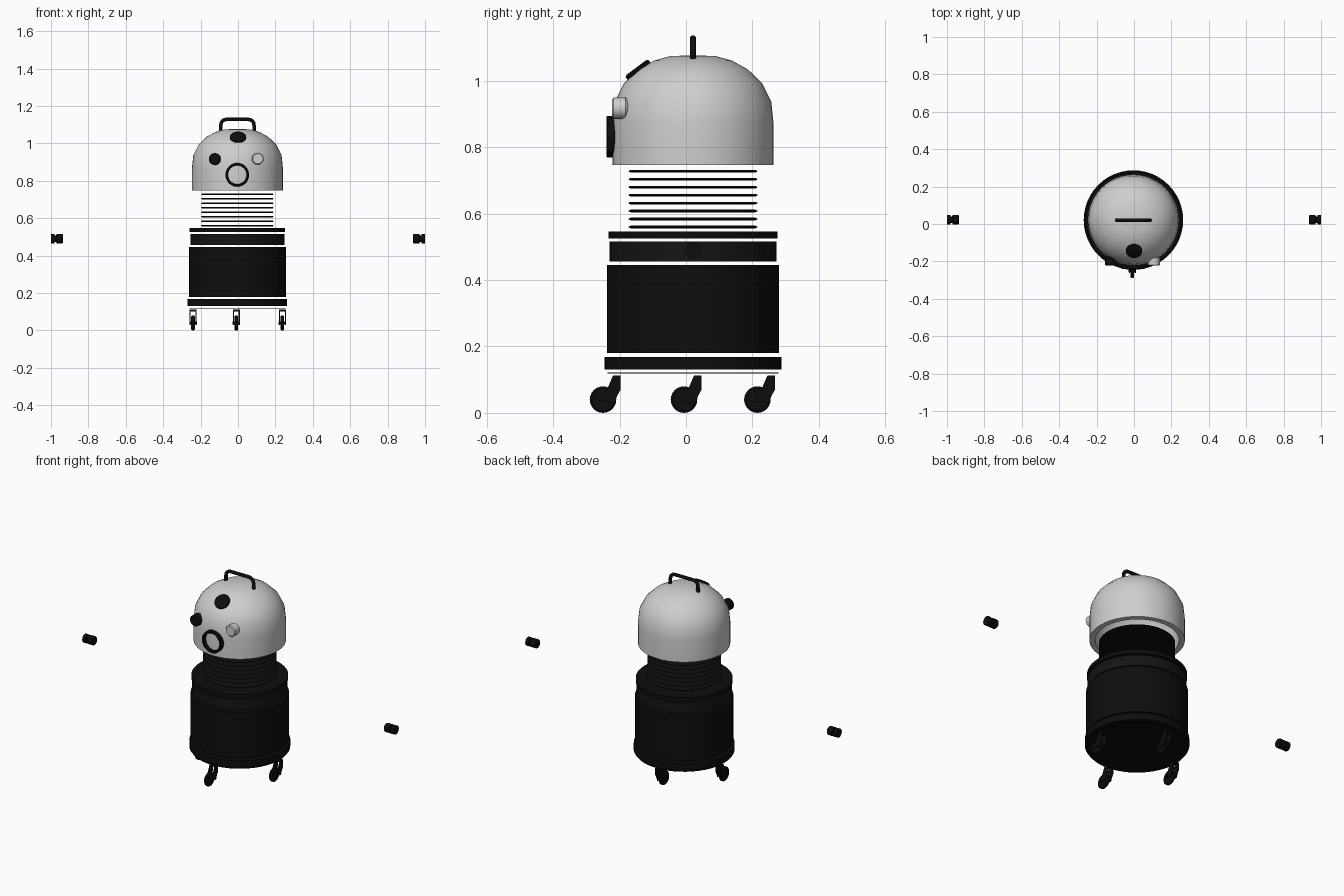
import bpy
from math import pi, sin, cos, radians
from mathutils import Vector

cube = bpy.data.objects.get("Cube")
if cube:
    bpy.data.objects.remove(cube)

CX, CY = -0.003, 0.021  # shared vertical axis of the body


def material(name, value):
    m = bpy.data.materials.new(name)
    m.use_nodes = True
    color = (value, value, value, 1)
    m.diffuse_color = color
    bsdf = next(n for n in m.node_tree.nodes if n.type == "BSDF_PRINCIPLED")
    bsdf.inputs["Base Color"].default_value = color
    bsdf.inputs["Roughness"].default_value = 0.6
    return m


LIGHT = material("light_grey", 0.62)
BLACK = material("black", 0.004)
CHARCOAL = material("charcoal", 0.007)


def mesh_object(name, verts, faces, mat, smooth=True):
    me = bpy.data.meshes.new(name)
    me.from_pydata(verts, [], faces)
    me.materials.append(mat)
    ob = bpy.data.objects.new(name, me)
    bpy.context.scene.collection.objects.link(ob)
    if smooth:
        bpy.ops.object.select_all(action="DESELECT")
        ob.select_set(True)
        bpy.context.view_layer.objects.active = ob
        bpy.ops.object.shade_smooth_by_angle(angle=radians(35))
    return ob


def lathe(name, profile, mat, origin=(CX, CY, 0), axis=(0, 0, 1), n=48, closed=False):
    """Spin (radius, height) points, listed bottom outside to top, about an axis."""
    verts, faces = [], []
    for r, h in profile:
        verts += [(r * cos(2 * pi * k / n), r * sin(2 * pi * k / n), h) for k in range(n)]
    rows = len(profile)
    for i in range(rows if closed else rows - 1):
        a, b = i * n, (i + 1) % rows * n
        faces += [(a + k, a + (k + 1) % n, b + (k + 1) % n, b + k) for k in range(n)]
    if not closed:
        faces.append(tuple(reversed(range(n))))
        faces.append(tuple(range((rows - 1) * n, rows * n)))
    turn = Vector((0, 0, 1)).rotation_difference(Vector(axis)).to_matrix()
    verts = [turn @ Vector(v) + Vector(origin) for v in verts]
    return mesh_object(name, verts, faces, mat)


def drum(name, r, z0, z1, mat):
    return lathe(name, [(r, z0), (r, z1)], mat)


def plate(name, outline, x0, x1, mat):
    """Extrude a (y, z) outline along x."""
    n = len(outline)
    verts = [(x, y, z) for x in (x0, x1) for y, z in outline]
    faces = [tuple(reversed(range(n))), tuple(range(n, 2 * n))]
    faces += [(i, (i + 1) % n, n + (i + 1) % n, n + i) for i in range(n)]
    return mesh_object(name, verts, faces, mat, smooth=False)


# Body: stacked drums with narrow gaps
drum("base_plate", 0.257, 0.118, 0.121, BLACK)
drum("base_ring", 0.266, 0.130, 0.168, BLACK)
drum("lower_body", 0.259, 0.180, 0.446, BLACK)
drum("upper_band", 0.252, 0.456, 0.516, CHARCOAL)
drum("shoulder_ring", 0.255, 0.525, 0.547, BLACK)

# Neck: thin discs with tapered rims
for i in range(8):
    z = 0.56 + 0.024 * i
    lathe(f"neck_disc_{i + 1}",
          [(0.188, z - 0.004), (0.194, z - 0.001), (0.194, z + 0.001), (0.188, z + 0.004)],
          BLACK)

# Head: hollow dome
outer = [(0.243, 0.747), (0.243, 0.87), (0.236, 0.937), (0.208, 0.993),
         (0.165, 1.035), (0.118, 1.061), (0.068, 1.075), (0.001, 1.077)]
inner = [(max(r - 0.03, 0.001), z - (0.03 if z > 0.9 else 0)) for r, z in reversed(outer)]
lathe("head_dome", outer + inner, LIGHT, closed=True)

# Carrying handle on top
curve = bpy.data.curves.new("top_handle", "CURVE")
curve.dimensions = "3D"
curve.bevel_depth = 0.0095
curve.bevel_resolution = 3
path = [(-0.089, 1.06), (-0.089, 1.095)]
path += [(-0.06 - 0.029 * cos(a), 1.099 + 0.029 * sin(a))
         for a in (pi / 8, pi / 4, 3 * pi / 8, pi / 2)]
path += [(-x, z) for x, z in reversed(path)]
spline = curve.splines.new("POLY")
spline.points.add(len(path) - 1)
for p, (x, z) in zip(spline.points, path):
    p.co = (CX + x, CY, z, 1)
spline.use_smooth = True
curve.use_fill_caps = True
curve.materials.append(BLACK)
handle = bpy.data.objects.new("top_handle", curve)
bpy.context.scene.collection.objects.link(handle)

# Face: two eyes, forehead disc and mouth ring
FRONT = (0, -1, 0)
eye = [(0.02, -0.012), (0.032, 0), (0.032, 0.036), (0.027, 0.041)]
lathe("right_eye", eye, BLACK, (-0.124, -0.182, 0.916), FRONT, 24)
lathe("left_eye", eye, LIGHT, (0.106, -0.182, 0.918), FRONT, 24)
lathe("forehead_disc", [(0.043, -0.012), (0.043, 0.004), (0.036, 0.008)],
      BLACK, (0, -0.145, 1.034), (0, -0.6, 0.8), 24)
lathe("mouth_ring", [(0.063, -0.03), (0.063, 0.007), (0.06, 0.01),
                     (0.053, 0.01), (0.05, 0.007), (0.05, -0.03)],
      BLACK, (-0.004, -0.23, 0.832), FRONT, 32, closed=True)

# Hands: small grooved cylinders out to the sides
for side, s in (("left", 1), ("right", -1)):
    lathe(f"{side}_hand",
          [(0.022, 0), (0.025, 0.004), (0.025, 0.034), (0.018, 0.036),
           (0.018, 0.044), (0.025, 0.046), (0.025, 0.064)],
          BLACK, (s * 0.936, CY + 0.002, 0.49), (s, 0, 0), 20)

# Casters: wheel between two fork plates, all trailing forward
casters = {"front": (-0.009, -0.25), "left": (0.237, -0.006),
           "right": (-0.24, -0.006), "back": (-0.009, 0.215)}
for name, (x, y) in casters.items():
    lathe(f"{name}_wheel",
          [(0.034, -0.01), (0.04, -0.005), (0.04, 0.005), (0.034, 0.01)],
          BLACK, (x, y, 0.04), (1, 0, 0), 24)
    lathe(f"{name}_axle", [(0.007, -0.02), (0.007, 0.02)],
          BLACK, (x, y, 0.04), (1, 0, 0), 12)
    fork = [(y - 0.012, 0.035), (y + 0.035, 0.03), (y + 0.042, 0.05),
            (y + 0.053, 0.07), (y + 0.053, 0.112), (y + 0.03, 0.112), (y + 0.014, 0.075)]
    for label, s in (("inner", -1), ("outer", 1)):
        a, b = sorted((x + s * 0.013, x + s * 0.019))
        plate(f"{name}_fork_{label}", fork, a, b, BLACK)
    top = [(y + 0.03, 0.102), (y + 0.053, 0.102), (y + 0.053, 0.112), (y + 0.03, 0.112)]
    plate(f"{name}_fork_top", top, x - 0.019, x + 0.019, BLACK)
